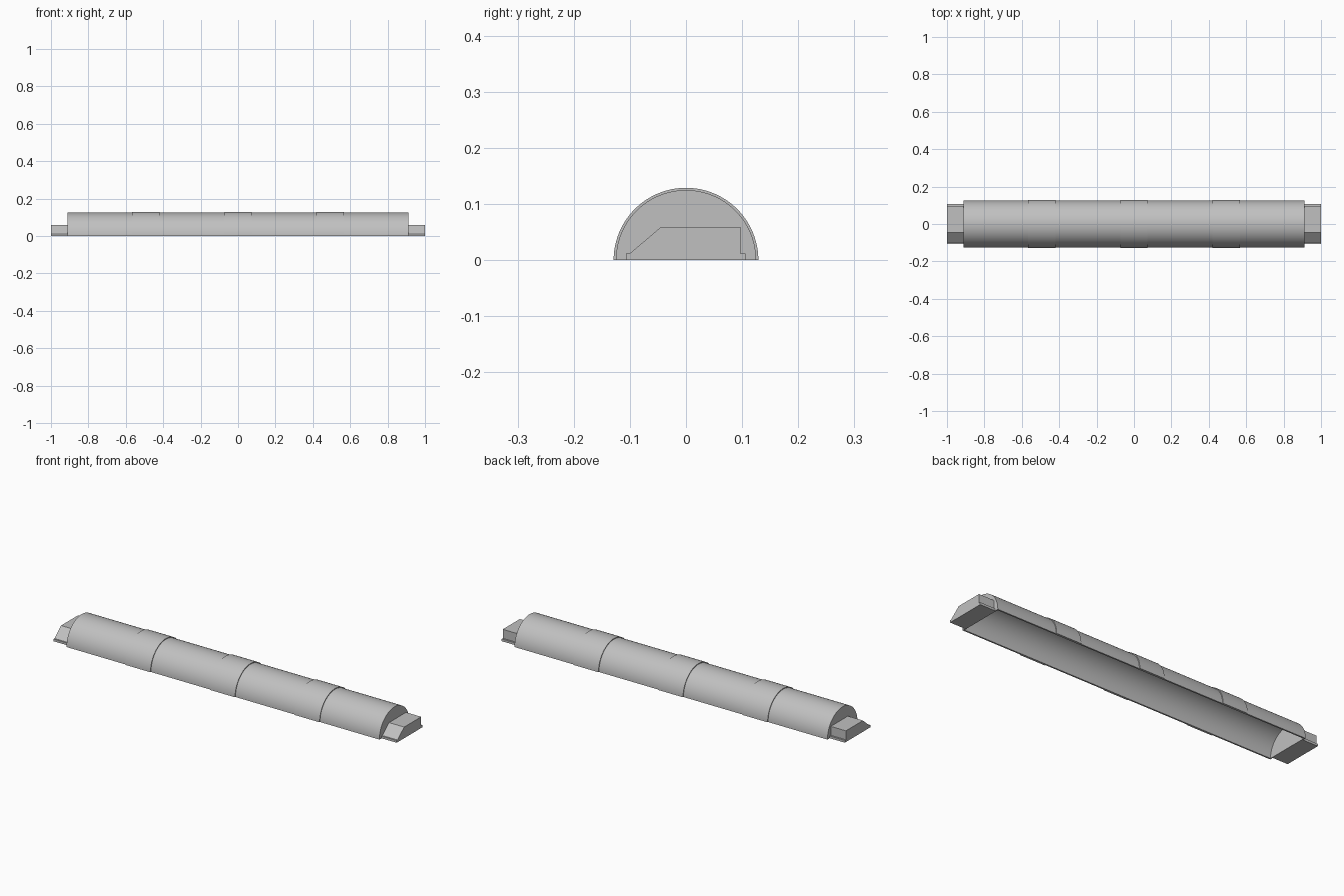
import bpy, bmesh, math

if "Cube" in bpy.data.objects:
    bpy.data.objects.remove(bpy.data.objects["Cube"])

grey = bpy.data.materials.new("plain grey")
grey.diffuse_color = (0.53, 0.53, 0.53, 1)
grey.use_nodes = True
grey.node_tree.nodes["Principled BSDF"].inputs["Base Color"].default_value = grey.diffuse_color


def prism(name, profile, x0, x1):
    """Solid made by sweeping a closed (y, z) profile from x0 to x1."""
    bm = bmesh.new()
    a = [bm.verts.new((x0, y, z)) for y, z in profile]
    b = [bm.verts.new((x1, y, z)) for y, z in profile]
    bm.faces.new(a)
    bm.faces.new(b)
    n = len(profile)
    for i in range(n):
        j = (i + 1) % n
        bm.faces.new((a[i], a[j], b[j], b[i]))
    bmesh.ops.recalc_face_normals(bm, faces=bm.faces)
    mesh = bpy.data.meshes.new(name)
    bm.to_mesh(mesh)
    bm.free()
    mesh.materials.append(grey)
    obj = bpy.data.objects.new(name, mesh)
    bpy.context.collection.objects.link(obj)
    bpy.ops.object.select_all(action='DESELECT')
    bpy.context.view_layer.objects.active = obj
    obj.select_set(True)
    bpy.ops.object.shade_smooth_by_angle(angle=math.radians(30))
    return obj


def arc(r, n=48):
    return [(r * math.cos(math.pi * i / n), r * math.sin(math.pi * i / n))
            for i in range(n + 1)]


def half_ring(outer, inner):
    return arc(outer) + arc(inner)[::-1]


# Hollow half-round shell, open underneath
prism("half_round_shell", half_ring(0.125, 0.117), -0.912, 0.912)

# Three raised bands around the shell
for label, x in (("left", -0.493), ("middle", 0), ("right", 0.493)):
    prism(label + "_band", half_ring(0.129, 0.124), x - 0.073, x + 0.073)

# Thin end walls and the ledged wedge blocks that project from them
block = [(-0.107, 0), (-0.107, 0.012), (-0.1, 0.012), (-0.045, 0.059),
         (0.097, 0.059), (0.097, 0.012), (0.106, 0.012), (0.106, 0)]
for label, s in (("left", -1), ("right", 1)):
    prism(label + "_end_wall", arc(0.1245), s * 0.907, s * 0.912)
    prism(label + "_end_block", block, s * 0.91, s)
